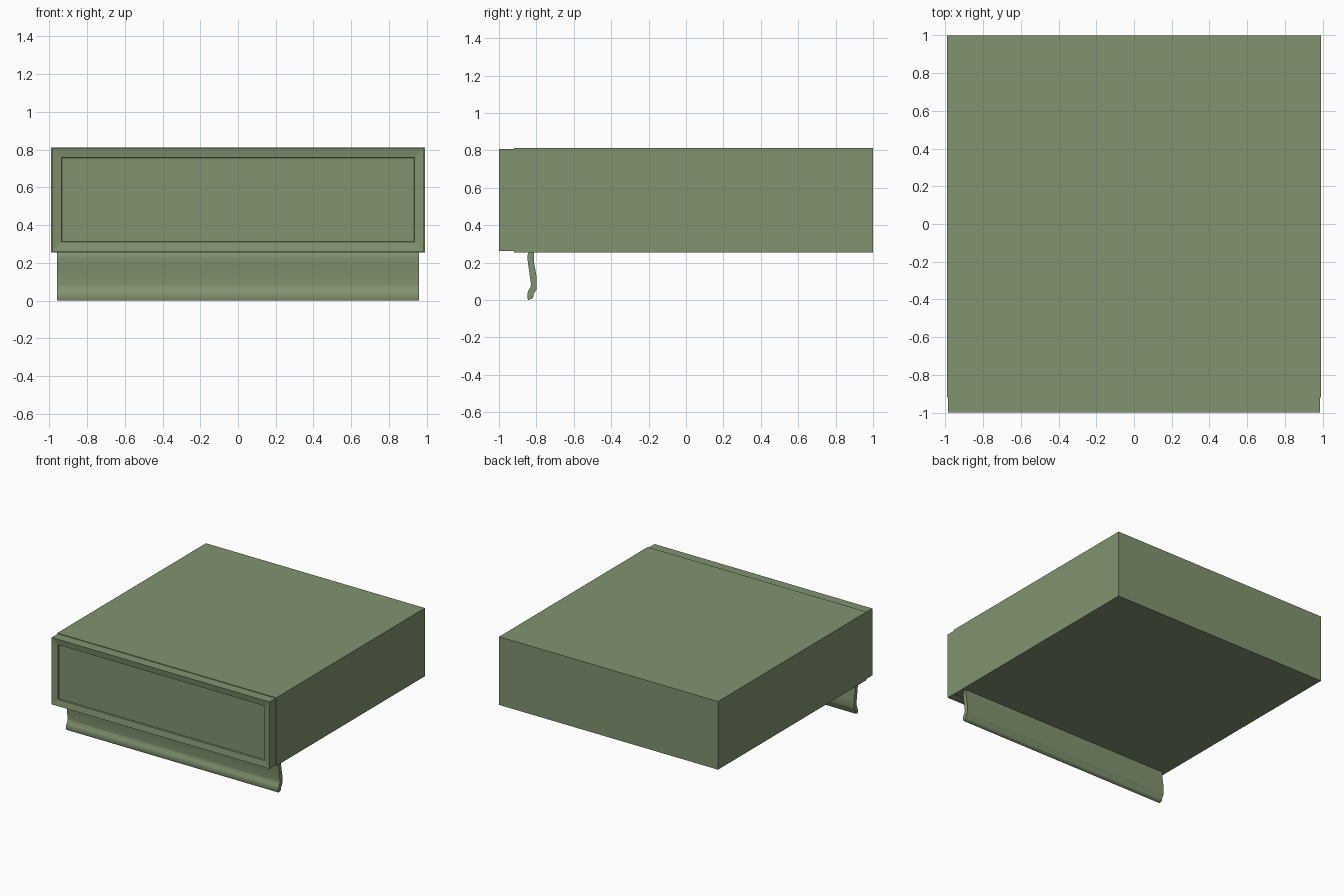
import bpy, bmesh, math

if "Cube" in bpy.data.objects:
    bpy.data.objects.remove(bpy.data.objects["Cube"])

green = bpy.data.materials.new("green_paint")
green.diffuse_color = (0.22, 0.29, 0.16, 1)
green.use_nodes = True
green.node_tree.nodes["Principled BSDF"].inputs["Base Color"].default_value = green.diffuse_color


def finish(name, bm):
    bmesh.ops.recalc_face_normals(bm, faces=bm.faces)
    mesh = bpy.data.meshes.new(name)
    bm.to_mesh(mesh)
    bm.free()
    mesh.materials.append(green)
    obj = bpy.data.objects.new(name, mesh)
    bpy.context.collection.objects.link(obj)
    return obj


def stacked_rectangles(name, rings):
    """Bridge rectangles (half width, y, z bottom, z top) and cap both ends."""
    bm = bmesh.new()
    loops = [[bm.verts.new(p) for p in ((-w, y, lo), (w, y, lo), (w, y, hi), (-w, y, hi))]
             for w, y, lo, hi in rings]
    for a, b in zip(loops, loops[1:]):
        for i in range(4):
            j = (i + 1) % 4
            bm.faces.new((a[i], a[j], b[j], b[i]))
    bm.faces.new(loops[0])
    bm.faces.new(loops[-1])
    return finish(name, bm)


# Main cabinet body
stacked_rectangles("body", [(0.99, -0.92, 0.255, 0.812), (0.99, 1.0, 0.255, 0.812)])

# Drawer front: sloping mitred frame stepping down to a flat panel
stacked_rectangles("drawer_front", [
    (0.985, -0.92, 0.261, 0.807),
    (0.985, -1.0, 0.261, 0.807),
    (0.935, -0.992, 0.311, 0.758),
    (0.932, -0.982, 0.314, 0.755),
])

# Curved kick board under the front, swept along x
profile = [(-0.840, 0.255), (-0.846, 0.245), (-0.848, 0.225), (-0.843, 0.185),
           (-0.829, 0.085), (-0.831, 0.070), (-0.844, 0.048), (-0.848, 0.035),
           (-0.848, 0.010), (-0.844, 0.000), (-0.822, 0.008), (-0.817, 0.015),
           (-0.815, 0.032), (-0.801, 0.052), (-0.798, 0.062), (-0.798, 0.120),
           (-0.813, 0.205), (-0.812, 0.255)]
bm = bmesh.new()
end = bm.faces.new([bm.verts.new((-0.96, y, z)) for y, z in profile])
side = bmesh.ops.extrude_face_region(bm, geom=[end], use_keep_orig=True)
verts = [v for v in side["geom"] if isinstance(v, bmesh.types.BMVert)]
bmesh.ops.translate(bm, verts=verts, vec=(1.92, 0, 0))
board = finish("kick_board", bm)
bpy.context.view_layer.objects.active = board
board.select_set(True)
bpy.ops.object.shade_smooth_by_angle(angle=math.radians(40))
